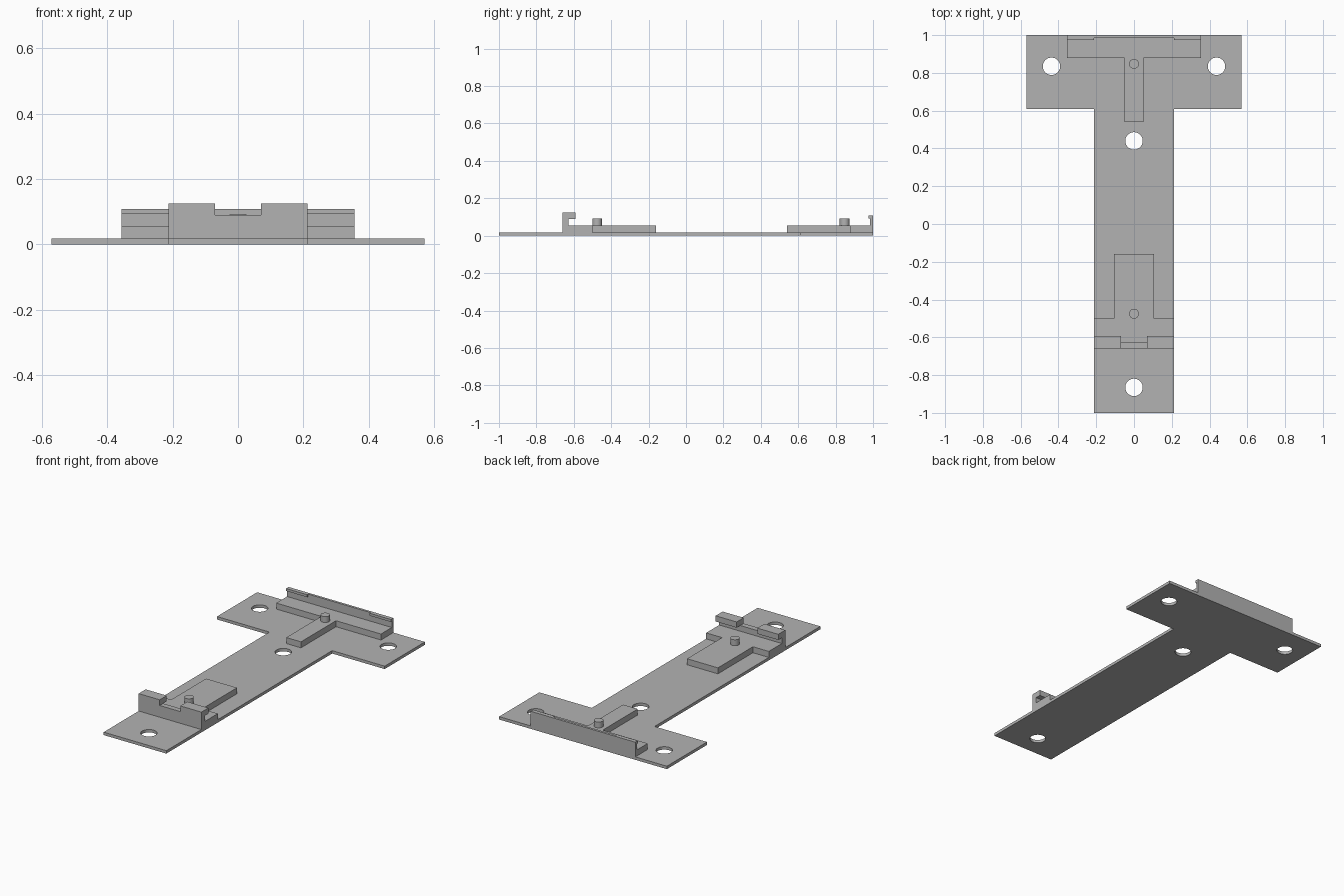
import bpy
import bmesh
from mathutils import Vector

cube = bpy.data.objects.get("Cube")
if cube:
    bpy.data.objects.remove(cube, do_unlink=True)

grey = bpy.data.materials.new("plain_grey")
grey.use_nodes = True
colour = (0.45, 0.45, 0.45, 1)
grey.diffuse_color = colour
grey.node_tree.nodes["Principled BSDF"].inputs["Base Color"].default_value = colour

BASE, PAD = 0.018, 0.055       # top heights of the plate and the pads
STEM, CLIP = 0.213, 0.356      # half widths of the stem and the rear clip


def extrude(name, points, offset):
    """Solid made by sweeping a flat outline along an offset."""
    bm = bmesh.new()
    face = bm.faces.new([bm.verts.new(p) for p in points])
    top = bmesh.ops.extrude_face_region(bm, geom=[face])["geom"]
    verts = [g for g in top if isinstance(g, bmesh.types.BMVert)]
    bmesh.ops.translate(bm, verts=verts, vec=Vector(offset))
    bmesh.ops.recalc_face_normals(bm, faces=bm.faces)
    mesh = bpy.data.meshes.new(name)
    bm.to_mesh(mesh)
    bm.free()
    mesh.materials.append(grey)
    obj = bpy.data.objects.new(name, mesh)
    bpy.context.collection.objects.link(obj)
    return obj


def slab(name, half_outline, z0, z1):
    """Plan outline given for +x and mirrored to -x."""
    outline = half_outline + [(-x, y) for x, y in reversed(half_outline)]
    return extrude(name, [(x, y, z0) for x, y in outline], (0, 0, z1 - z0))


def bar(name, profile, x0, x1):
    """Side profile in y and z, swept across x."""
    return extrude(name, [(x0, y, z) for y, z in profile], (x1 - x0, 0, 0))


def cylinder(name, x, y, z0, z1, radius):
    bpy.ops.mesh.primitive_cylinder_add(vertices=48, radius=radius, depth=z1 - z0,
                                        location=(x, y, (z0 + z1) / 2))
    obj = bpy.context.object
    obj.name = name
    obj.data.materials.append(grey)
    bpy.ops.object.shade_smooth_by_angle()
    return obj


# T-shaped base plate with four screw holes
plate = slab("base_plate", [(STEM, -1), (STEM, 0.61), (0.57, 0.61), (0.57, 1)], 0, BASE)
for x, y in [(-0.437, 0.835), (0.437, 0.835), (0, 0.44), (0, -0.865)]:
    cutter = cylinder("hole_cutter", x, y, -0.1, 0.1, 0.046)
    cutter.hide_render = True
    cutter.hide_set(True)
    cut = plate.modifiers.new("screw_hole", "BOOLEAN")
    cut.operation = "DIFFERENCE"
    cut.solver = "EXACT"
    cut.object = cutter

# Front seat: wide step with a long tongue
slab("front_pad", [(STEM, -0.63), (STEM, -0.5), (0.105, -0.5), (0.105, -0.16)], BASE, PAD)

# Front clip: low wall with a hooked ear on each side of the notch
bar("front_wall", [(-0.66, BASE), (-0.627, BASE), (-0.627, 0.09), (-0.66, 0.09)], -STEM, STEM)
ear = [(-0.66, 0.09), (-0.592, 0.09), (-0.592, 0.125), (-0.66, 0.125)]
bar("right_front_hook", ear, -STEM, -0.07)
bar("left_front_hook", ear, 0.07, STEM)

# Rear seat: wide step with a narrow tongue
slab("rear_pad", [(0.05, 0.54), (0.05, 0.88), (CLIP, 0.88), (CLIP, 0.985)], BASE, PAD)

# Rear clip: thin wall with a small lip at each end
bar("rear_wall", [(0.985, BASE), (1, BASE), (1, 0.108), (0.985, 0.108)], -CLIP, CLIP)
lip = [(0.975, 0.093), (0.985, 0.093), (0.985, 0.108), (0.975, 0.108)]
bar("right_rear_lip", lip, -CLIP, -STEM)
bar("left_rear_lip", lip, STEM, CLIP)

# Locating pegs
cylinder("front_peg", 0, -0.475, PAD, 0.091, 0.026)
cylinder("rear_peg", 0, 0.848, PAD, 0.091, 0.026)
